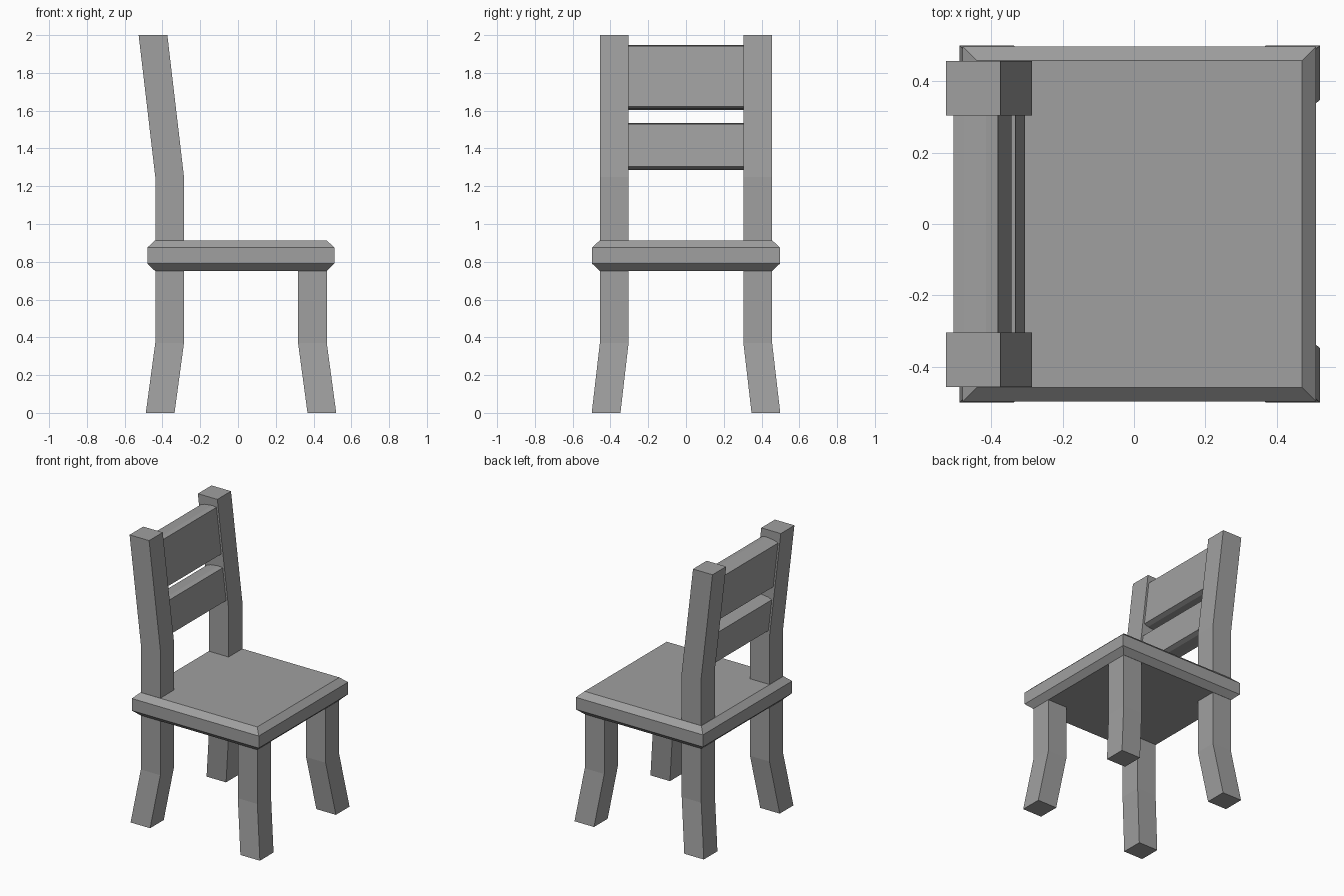
import bpy
import bmesh

cube = bpy.data.objects.get("Cube")
if cube:
    bpy.data.objects.remove(cube, do_unlink=True)

# Single flat grey
GREY = (0.35, 0.35, 0.35, 1.0)
grey = bpy.data.materials.new("plain grey")
grey.use_nodes = True
grey.diffuse_color = GREY
grey.node_tree.nodes["Principled BSDF"].inputs["Base Color"].default_value = GREY


def loft(name, rings):
    """Skin a stack of closed rings and cap both ends."""
    bm = bmesh.new()
    loops = [[bm.verts.new(p) for p in ring] for ring in rings]
    for a, b in zip(loops, loops[1:]):
        for i in range(len(a)):
            j = (i + 1) % len(a)
            bm.faces.new((a[i], a[j], b[j], b[i]))
    bm.faces.new(loops[0])
    bm.faces.new(loops[-1])
    bmesh.ops.recalc_face_normals(bm, faces=bm.faces)
    mesh = bpy.data.meshes.new(name)
    bm.to_mesh(mesh)
    bm.free()
    mesh.materials.append(grey)
    obj = bpy.data.objects.new(name, mesh)
    bpy.context.collection.objects.link(obj)
    return obj


def rect(x0, x1, y0, y1, z):
    return [(x0, y0, z), (x1, y0, z), (x1, y1, z), (x0, y1, z)]


# Bent square posts: path of (x, y, z) centres, mirrored by side
POST = 0.152


def post(name, path, side):
    h = POST / 2
    loft(name, [rect(x - h, x + h, side * y - h, side * y + h, z)
                for x, y, z in path])


BACK_X, FRONT_X, POST_Y, SPLAY = -0.362, 0.394, 0.38, 0.05
for label, side in (("left", 1), ("right", -1)):
    post(label + "_back_post",
         [(BACK_X - SPLAY, POST_Y + 0.043, 0), (BACK_X, POST_Y, 0.37),
          (BACK_X, POST_Y, 1.25), (BACK_X - 0.088, POST_Y, 2)], side)
    post(label + "_front_leg",
         [(FRONT_X + SPLAY, POST_Y + 0.043, 0), (FRONT_X, POST_Y, 0.37),
          (FRONT_X, POST_Y, 0.8)], side)

# Seat slab with chamfered rims
loft("seat", [rect(-0.48 + i, 0.51 - i, -0.497 + i, 0.497 - i, z)
              for i, z in ((0.04, 0.752), (0, 0.79), (0, 0.875), (0.04, 0.913))])


# Back slats leaning with the posts, edges lightly crowned
def slat(name, z0, z1):
    half, crown, edge, lean = 0.062, 0.032, 0.008, 0.118
    mid, tall = (z0 + z1) / 2, (z1 - z0) / 2
    profile = [(half, tall - edge), (half - crown, tall),
               (crown - half, tall), (-half, tall - edge),
               (-half, edge - tall), (crown - half, -tall),
               (half - crown, -tall), (half, edge - tall)]
    centre = BACK_X - lean * (mid - 1.25)
    loft(name, [[(centre + u - lean * v, y, mid + v + lean * u)
                 for u, v in profile] for y in (-0.31, 0.31)])


slat("upper_slat", 1.608, 1.943)
slat("lower_slat", 1.29, 1.53)
